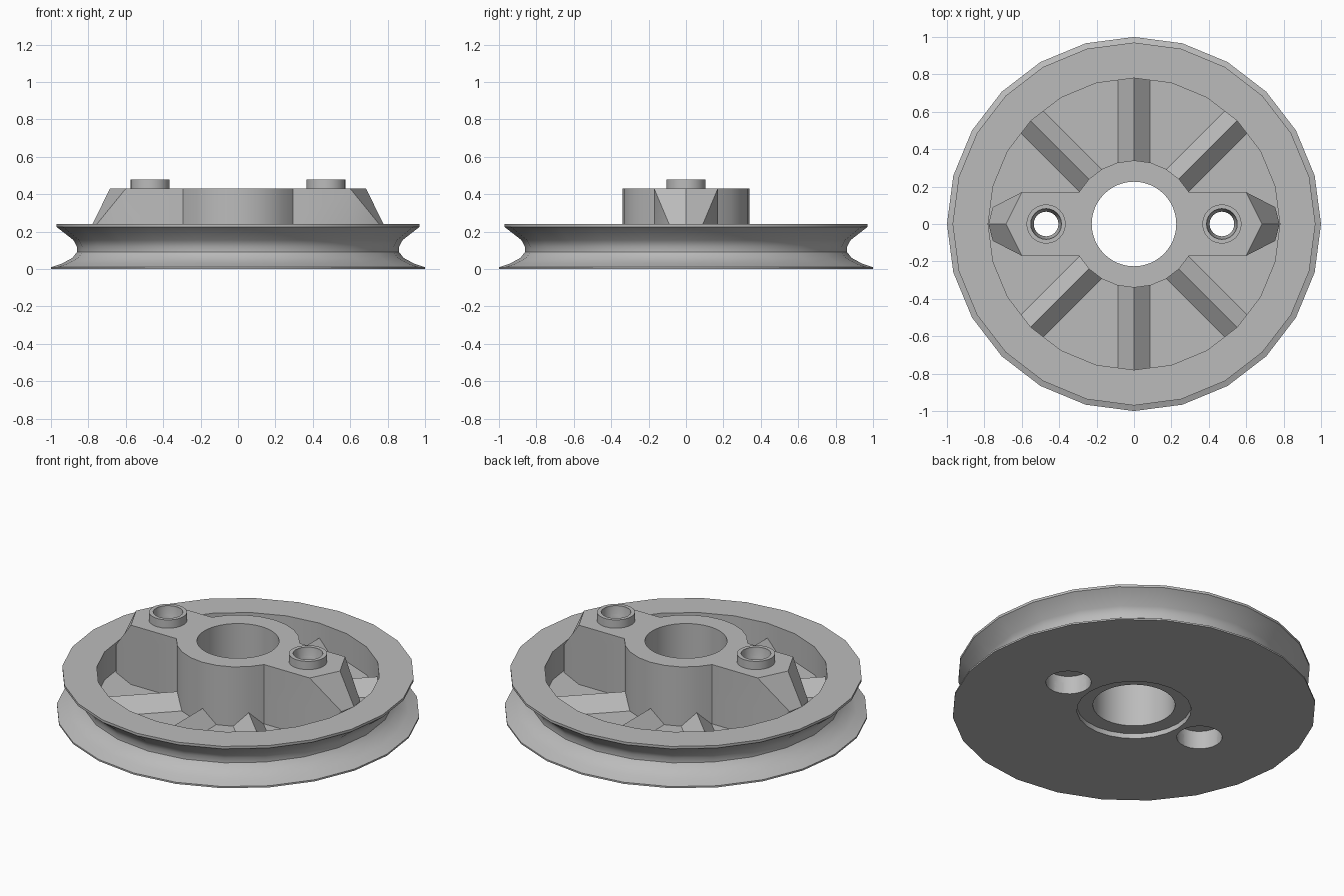
import bpy, bmesh
from math import radians, cos, sin
from mathutils import Matrix

cube = bpy.data.objects.get("Cube")
if cube:
    bpy.data.objects.remove(cube)

SIDES = 24
BOSS_X = 0.47

gray = bpy.data.materials.new("plain_gray")
gray.use_nodes = True
gray.diffuse_color = (0.5, 0.5, 0.5, 1)
gray.node_tree.nodes["Principled BSDF"].inputs["Base Color"].default_value = (0.5, 0.5, 0.5, 1)


def finish(name, bm):
    bmesh.ops.recalc_face_normals(bm, faces=bm.faces)
    mesh = bpy.data.meshes.new(name)
    bm.to_mesh(mesh)
    bm.free()
    obj = bpy.data.objects.new(name, mesh)
    bpy.context.collection.objects.link(obj)
    mesh.materials.append(gray)
    return obj


def lathe(name, profile, sides, x=0):
    """Spin a closed (radius, z) profile around the vertical axis."""
    bm = bmesh.new()
    verts = [bm.verts.new((r, 0, z)) for r, z in profile]
    edges = [bm.edges.new((a, b)) for a, b in zip(verts, verts[1:] + verts[:1])]
    bmesh.ops.spin(bm, geom=verts + edges, cent=(0, 0, 0), axis=(0, 0, 1),
                   angle=radians(360), steps=sides, use_duplicate=False)
    bmesh.ops.remove_doubles(bm, verts=bm.verts, dist=1e-4)
    bmesh.ops.dissolve_degenerate(bm, edges=bm.edges, dist=1e-5)
    bmesh.ops.rotate(bm, verts=bm.verts, matrix=Matrix.Rotation(radians(90), 3, "Z"))
    bmesh.ops.translate(bm, verts=bm.verts, vec=(x, 0, 0))
    return finish(name, bm)


def cut(obj, cutters):
    """Apply boolean cuts to the object."""
    for cutter in cutters:
        mod = obj.modifiers.new("cut", "BOOLEAN")
        mod.operation = "DIFFERENCE"
        mod.solver = "EXACT"
        mod.object = cutter
    graph = bpy.context.evaluated_depsgraph_get()
    mesh = bpy.data.meshes.new_from_object(obj.evaluated_get(graph))
    obj.modifiers.clear()
    obj.data = mesh


# Grooved wheel: flat underside, curved rope groove, raised rim and thin web
wheel = lathe("grooved_wheel", [
    (0.315, 0), (1, 0), (1, 0.01), (0.94, 0.03), (0.885, 0.06), (0.862, 0.09),
    (0.862, 0.12), (0.88, 0.155), (0.97, 0.225), (0.97, 0.24),
    (0.78, 0.24), (0.78, 0.07), (0.315, 0.07)], SIDES)


# Hub: round centre with two arms, each ending in a sloped point
def hub_outline(tip):
    half = tip + [(0.34 * cos(radians(a)), 0.34 * sin(radians(a)))
                  for a in range(30, 151, 15)]
    return half + [(-x, -y) for x, y in half]


foot = [(0.6, -0.17), (0.755, -0.09), (0.778, 0), (0.755, 0.09), (0.6, 0.17)]
crown = [(0.6, -0.17), (0.6, -0.17), (0.685, 0), (0.6, 0.17), (0.6, 0.17)]
bm = bmesh.new()
rings = [[bm.verts.new((x, y, z)) for x, y in hub_outline(tip)]
         for tip, z in ((foot, 0.03), (foot, 0.24), (crown, 0.43))]
for low, high in zip(rings, rings[1:]):
    for i in range(len(low)):
        bm.faces.new((low[i - 1], low[i], high[i], high[i - 1]))
bm.faces.new(rings[0])
bm.faces.new(rings[-1])
bmesh.ops.remove_doubles(bm, verts=bm.verts, dist=1e-4)
hub = finish("hub", bm)

# Bushings standing on the arms
bushings = [lathe(side + "_bushing", [(0, 0.41), (0.105, 0.41), (0.105, 0.48), (0, 0.48)],
                  SIDES, x) for side, x in (("left", BOSS_X), ("right", -BOSS_X))]

# Bores: centre shaft hole and stepped pin holes
shaft = lathe("shaft_cutter", [(0, -0.1), (0.226, -0.1), (0.226, 0.6), (0, 0.6)], 48)
pins = [lathe("pin_cutter", [(0, -0.1), (0.125, -0.1), (0.125, 0.11), (0.066, 0.11),
                             (0.066, 0.4), (0.082, 0.47), (0.082, 0.6), (0, 0.6)],
              SIDES, x) for x in (BOSS_X, -BOSS_X)]
cut(wheel, pins)
cut(hub, [shaft] + pins)
for bushing, pin in zip(bushings, pins):
    cut(bushing, [pin])
for cutter in [shaft] + pins:
    bpy.data.objects.remove(cutter)

# Ridge-shaped ribs between hub and rim
ribs = []
for angle in (45, 90, 135, 225, 270, 315):
    bm = bmesh.new()
    ends = [[bm.verts.new((r, y, z)) for y, z in ((-0.09, 0.065), (0.09, 0.065), (0, 0.15))]
            for r in (0.31, 0.785)]
    bm.faces.new(ends[0])
    bm.faces.new(ends[1])
    for i in range(3):
        bm.faces.new((ends[0][i - 1], ends[0][i], ends[1][i], ends[1][i - 1]))
    bmesh.ops.rotate(bm, verts=bm.verts, matrix=Matrix.Rotation(radians(angle), 3, "Z"))
    ribs.append(finish("rib_%d" % angle, bm))

# Smooth the round walls, keep the corners crisp
bpy.ops.object.select_all(action="DESELECT")
for obj in [wheel, hub] + bushings:
    obj.select_set(True)
    bpy.context.view_layer.objects.active = obj
bpy.ops.object.shade_smooth_by_angle(angle=radians(28))
